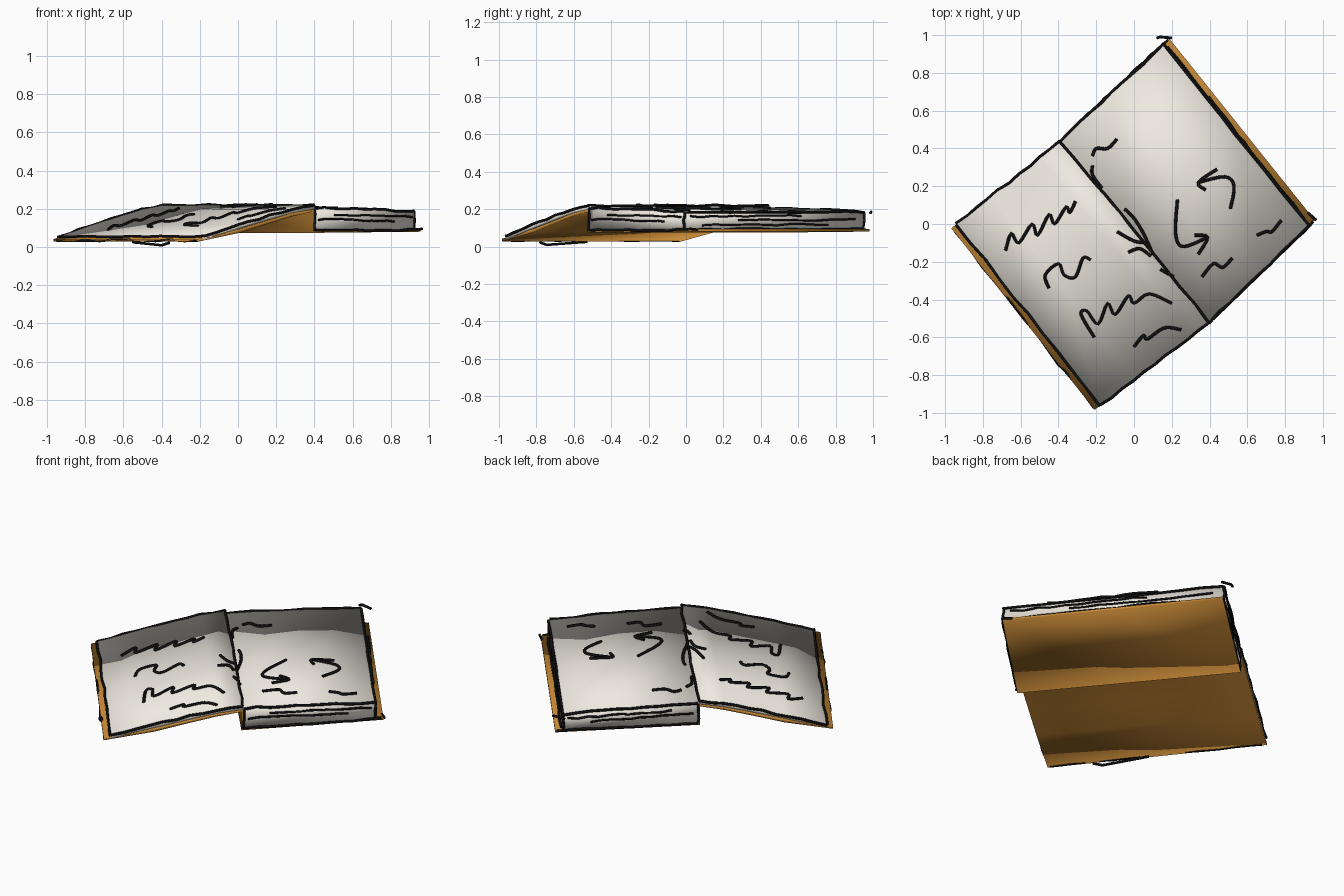
import bpy, random
from mathutils import Vector

if "Cube" in bpy.data.objects:
    bpy.data.objects.remove(bpy.data.objects["Cube"])

random.seed(4)
S0, S1 = Vector((-0.39, 0.44)), Vector((0.40, -0.52))      # spine ends
L0, L1 = Vector((-0.94, 0.0)), Vector((-0.18, -0.962))     # left page edge
R0, R1 = Vector((0.155, 0.95)), Vector((0.925, -0.01))     # right page edge


def material(name, rgb):
    m = bpy.data.materials.new(name)
    m.diffuse_color = (*rgb, 1)
    m.use_nodes = True
    m.node_tree.nodes["Principled BSDF"].inputs["Base Color"].default_value = m.diffuse_color
    return m


PAPER = material("paper", (0.86, 0.82, 0.75))
LEATHER = material("cover_orange", (0.62, 0.27, 0.04))
INK = material("ink", (0.005, 0.005, 0.005))


def place(u, v, z):
    """u: -1 left edge, 0 spine, 1 right edge; v: 0 back, 1 front."""
    s = S0.lerp(S1, v)
    e = L0.lerp(L1, v) if u < 0 else R0.lerp(R1, v)
    p = s + (e - s) * abs(u)
    return Vector((p.x, p.y, z))


# page surface height across the spread
LEFT_TOP = [(-1, .055), (-.67, .118), (-.4, .165), (-.2, .198), (0, .22)]
RIGHT_TOP = [(0, .205), (.5, .2), (1, .185)]


def height(u):
    prof = LEFT_TOP if u < 0 else RIGHT_TOP
    u = max(-1, min(1, u))
    for (a, za), (b, zb) in zip(prof, prof[1:]):
        if u <= b:
            return za + (zb - za) * (u - a) / (b - a)


def slab(name, outer, inner, mat, rows=2):
    """Sweep a cross-section of paired outer/inner points along the spine."""
    n = len(outer)
    ring = outer + inner[::-1]
    k = len(ring)
    verts = [place(u, r / rows, z) for r in range(rows + 1) for u, z in ring]
    faces = []
    for r in range(rows):
        for i in range(k):
            j = (i + 1) % k
            faces.append((r * k + i, r * k + j, (r + 1) * k + j, (r + 1) * k + i))
    for base in (0, rows * k):
        for i in range(n - 1):
            q = [base + i, base + k - 1 - i, base + k - 2 - i, base + i + 1]
            faces.append(q if base == 0 else q[::-1])
    me = bpy.data.meshes.new(name)
    me.from_pydata(verts, [], faces)
    ob = bpy.data.objects.new(name, me)
    bpy.context.collection.objects.link(ob)
    me.materials.append(mat)
    bpy.ops.object.select_all(action='DESELECT')
    ob.select_set(True)
    bpy.context.view_layer.objects.active = ob
    bpy.ops.object.mode_set(mode='EDIT')
    bpy.ops.mesh.select_all(action='SELECT')
    bpy.ops.mesh.normals_make_consistent(inside=False)
    bpy.ops.object.mode_set(mode='OBJECT')
    bpy.ops.object.shade_smooth()
    return ob


# cover: arched left board, upright step at the spine, flat right board
slab("cover",
     [(-1.05, .028), (-.67, .075), (-.4, .125), (-.2, .16), (-.015, .185), (-.015, .074), (1.06, .08)],
     [(-1.05, .042), (-.67, .095), (-.4, .142), (-.2, .177), (0, .2), (0, .088), (1.06, .094)],
     LEATHER)
# left page sheet and right page block
slab("left_pages", [(u, z - .02) for u, z in LEFT_TOP], LEFT_TOP, PAPER)
slab("right_pages", [(u, .09) for u, z in RIGHT_TOP], RIGHT_TOP, PAPER)


def smooth_path(pts, steps=4):
    p = [pts[0]] + pts + [pts[-1]]
    out = []
    for a, b, c, d in zip(p, p[1:], p[2:], p[3:]):
        for i in range(steps):
            t = i / steps
            out.append(.5 * (2 * b + (c - a) * t + (2 * a - 5 * b + 4 * c - d) * t ** 2
                             + (3 * b - a - 3 * c + d) * t ** 3))
    return out + [pts[-1]]


def ink(name, strokes, radius=.0085):
    cu = bpy.data.curves.new(name, 'CURVE')
    cu.dimensions = '3D'
    cu.bevel_depth = radius
    cu.bevel_resolution = 1
    cu.use_fill_caps = True
    cu.materials.append(INK)
    for pts in strokes:
        sp = cu.splines.new('POLY')
        sp.points.add(len(pts) - 1)
        for q, p in zip(sp.points, pts):
            q.co = (*p, 1)
    ob = bpy.data.objects.new(name, cu)
    bpy.context.collection.objects.link(ob)
    bpy.ops.object.select_all(action='DESELECT')
    ob.select_set(True)
    bpy.context.view_layer.objects.active = ob
    bpy.ops.object.convert(target='MESH')


def on_page(*xy):
    """Stroke in plan coordinates, laid on the page surface."""
    flat = smooth_path([Vector(p) for p in xy])
    across = Vector((.772, .635))
    out = []
    for p in flat:
        d = (p - S0).dot(across)
        out.append(Vector((p.x, p.y, height(d / .71 if d < 0 else d / .745) + .004)))
    return out


# left page scribbles
ink("left_page_scribbles", [
    on_page((-.68, -.14), (-.65, -.05), (-.61, -.1), (-.54, 0), (-.51, -.06), (-.45, .05),
            (-.42, 0), (-.36, .09), (-.34, .06), (-.31, .12)),
    on_page((-.45, -.34), (-.47, -.27), (-.4, -.21), (-.37, -.27), (-.31, -.28), (-.27, -.18), (-.23, -.19)),
    on_page((-.21, -.6), (-.28, -.48), (-.25, -.46), (-.19, -.53), (-.14, -.42), (-.1, -.48),
            (-.03, -.38), (0, -.42), (.08, -.37), (.2, -.42)),
    on_page((0, -.65), (.05, -.59), (.07, -.61), (.16, -.55), (.25, -.56)),
    on_page((-.09, -.04), (.0, -.09), (.07, -.1)),
    on_page((-.03, -.15), (.03, -.13), (.09, -.17)),
])
# right page scribbles and curved arrows
ink("right_page_scribbles", [
    on_page((-.22, .36), (-.2, .4), (-.14, .4), (-.09, .45)),
    on_page((-.22, .31), (-.22, .26), (-.17, .19)),
    on_page((.51, .08), (.53, .2), (.48, .25), (.34, .22)),
    on_page((.44, .29), (.34, .22), (.38, .18)),
    on_page((.23, .13), (.22, -.05), (.26, -.12), (.39, -.07)),
    on_page((.32, -.06), (.39, -.07), (.34, -.16)),
    on_page((.36, -.28), (.42, -.21), (.47, -.23), (.52, -.18)),
    on_page((.65, -.06), (.7, -.04), (.73, -.04), (.78, .02)),
    on_page((-.05, .08), (0, .03), (.05, -.05), (.1, -.16)),
    on_page((.14, -.24), (.21, -.28)),
])


def edge(u0, v0, u1, v1, z=None, dz=0., wob=.004, n=10):
    """Hand-drawn line between two spread positions; z is None for the page surface."""
    out = []
    for i in range(n + 1):
        t = i / n
        u, v = u0 + (u1 - u0) * t, v0 + (v1 - v0) * t
        zz = height(u) + dz if z is None else z[0] + (z[1] - z[0]) * t
        out.append(place(u, v, zz) + Vector([random.uniform(-wob, wob) for _ in range(3)]))
    return out


# outlines round the pages and cover
outlines = [edge(-1.0, 0, -1.0, 1), edge(1, 0, 1, 1), edge(-.001, 0, -.001, 1),
            edge(-1.04, .02, -1.04, .99, (.035, .035)), edge(1.02, .3, 1.0, .8, (.185, .185))]
for v in (0, 1):
    outlines += [edge(-1, v, -.001, v), edge(0, v, 1, v),
                 edge(0, v, 1.05, v, (.085, .09)),
                 edge(0, v, 0, v, (.085, .2), n=4), edge(1, v, 1, v, (.09, .185), n=4)]
outlines += [edge(1.01, .02, 1.01, .98, (.092, .092)),
             # stray pen overshoots
             [Vector(p) for p in ((.12, .985, .18), (.14, .99, .185), (.2, .985, .18))],
             [Vector(p) for p in ((-.55, -.53, .025), (-.4, -.745, .009), (-.36, -.78, .022))],
             [Vector(p) for p in ((.92, .06, .09), (.965, .02, .095))]]
ink("edge_outlines", outlines, .0075)

# leaf lines on the three exposed sides of the page block
leaves = []
for v in (-.002, 1.002):
    leaves += [edge(.04, v, .8, v, (.145, .135)), edge(.2, v, .97, v, (.17, .16))]
leaves += [edge(1.003, .05, 1.003, .7, (.145, .14)), edge(1.003, .35, 1.003, .97, (.165, .16)),
           edge(1.003, .2, 1.003, .9, (.118, .115))]
ink("leaf_lines", leaves, .006)
